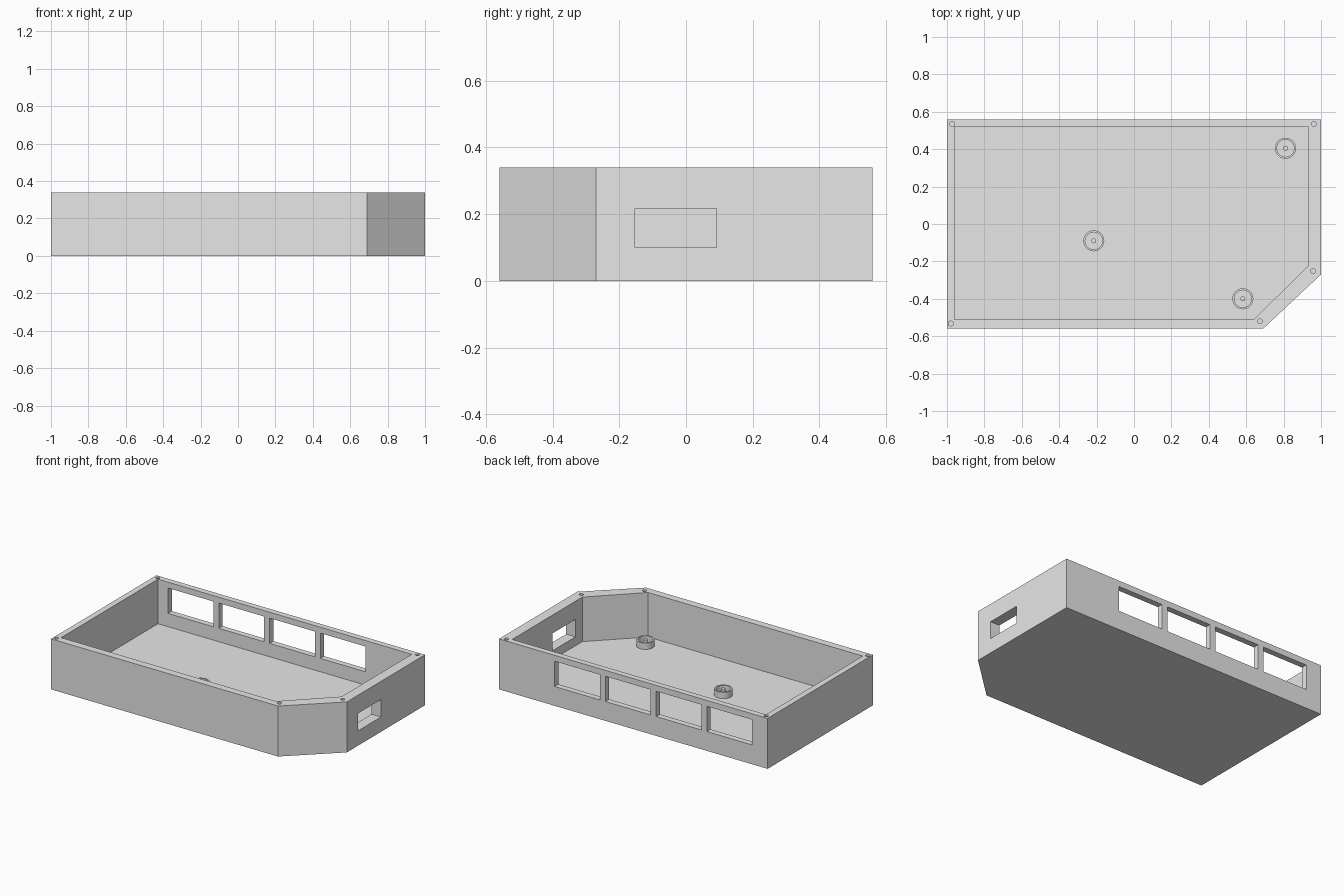
import bpy
import bmesh
from mathutils import Matrix

cube = bpy.data.objects.get("Cube")
if cube:
    bpy.data.objects.remove(cube, do_unlink=True)

HEIGHT = 0.34
FLOOR = 0.04

grey = bpy.data.materials.new("plain grey")
grey.use_nodes = True
grey.diffuse_color = (0.8, 0.8, 0.8, 1)
grey.node_tree.nodes["Principled BSDF"].inputs["Base Color"].default_value = (0.8, 0.8, 0.8, 1)


def finish(name, bm):
    bmesh.ops.recalc_face_normals(bm, faces=bm.faces)
    mesh = bpy.data.meshes.new(name)
    bm.to_mesh(mesh)
    bm.free()
    mesh.materials.append(grey)
    obj = bpy.data.objects.new(name, mesh)
    bpy.context.collection.objects.link(obj)
    return obj


def prism(name, outline, z0, z1):
    bm = bmesh.new()
    face = bm.faces.new([bm.verts.new((x, y, z0)) for x, y in outline])
    top = bmesh.ops.extrude_face_region(bm, geom=[face])["geom"]
    verts = [v for v in top if isinstance(v, bmesh.types.BMVert)]
    bmesh.ops.translate(bm, verts=verts, vec=(0, 0, z1 - z0))
    return finish(name, bm)


def box(name, x0, x1, y0, y1, z0, z1):
    return prism(name, [(x0, y0), (x1, y0), (x1, y1), (x0, y1)], z0, z1)


def cylinder(name, x, y, radius, z0, z1, sides=32):
    bm = bmesh.new()
    bmesh.ops.create_cone(bm, cap_ends=True, segments=sides, radius1=radius, radius2=radius,
                          depth=z1 - z0, matrix=Matrix.Translation((x, y, (z0 + z1) / 2)))
    return finish(name, bm)


def cut(target, cutter):
    mod = target.modifiers.new("cut", 'BOOLEAN')
    mod.operation = 'DIFFERENCE'
    mod.solver = 'EXACT'
    mod.object = cutter
    bpy.context.view_layer.objects.active = target
    bpy.ops.object.modifier_apply(modifier=mod.name)
    bpy.data.objects.remove(cutter, do_unlink=True)


def chamfered(left, right, front, back, corner_x, corner_y):
    return [(left, front), (corner_x, front), (right, corner_y), (right, back), (left, back)]


# Tray with one chamfered corner, hollowed above the floor
tray = prism("tray", chamfered(-1, 1, -0.56, 0.56, 0.69, -0.27), 0, HEIGHT)
cut(tray, prism("cavity", chamfered(-0.96, 0.93, -0.51, 0.52, 0.64, -0.225), FLOOR, HEIGHT + 0.1))

# Row of four openings in the back wall
for i in range(4):
    x = -0.885 + i * 0.378
    cut(tray, box("back_opening", x, x + 0.337, 0.45, 0.7, 0.13, 0.3))

# Opening in the side wall
cut(tray, box("side_opening", 0.85, 1.1, -0.153, 0.092, 0.1, 0.217))

# Screw holes in the rim
for x, y in [(-0.972, 0.535), (0.962, 0.535), (0.957, -0.253), (0.673, -0.52), (-0.98, -0.532)]:
    cut(tray, cylinder("screw_hole", x, y, 0.013, HEIGHT - 0.06, HEIGHT + 0.05, 24))

# Round standoffs: a ring with a thin pin in the middle
for i, (x, y) in enumerate([(-0.215, -0.09), (0.81, 0.405), (0.582, -0.4)], 1):
    ring = cylinder(f"standoff_ring_{i}", x, y, 0.056, FLOOR - 0.01, 0.083)
    cut(ring, cylinder("ring_bore", x, y, 0.046, FLOOR + 0.005, 0.2))
    pin = cylinder(f"standoff_pin_{i}", x, y, 0.013, FLOOR - 0.01, 0.083, 20)
    for obj in (ring, pin):
        bpy.ops.object.select_all(action='DESELECT')
        obj.select_set(True)
        bpy.context.view_layer.objects.active = obj
        bpy.ops.object.shade_smooth_by_angle()
